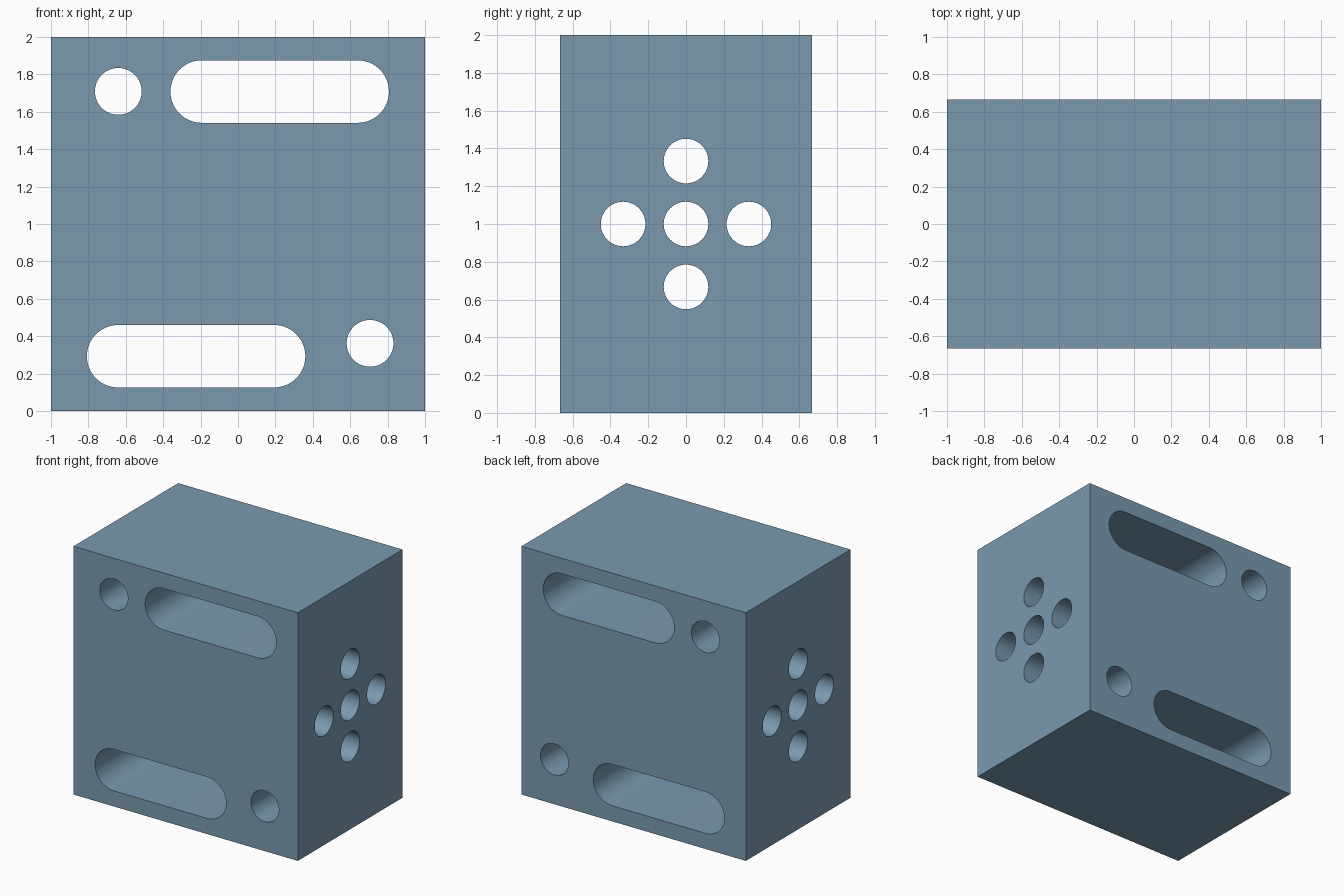
import bpy, bmesh, math
from mathutils import Vector

if "Cube" in bpy.data.objects:
    bpy.data.objects.remove(bpy.data.objects["Cube"])

W, D, H = 2.0, 1.333, 2.0
SEG = 32  # segments per half circle


def prism(bm, outline, axis, reach):
    """Closed prism from a 2D outline, running along x or y."""
    def place(u, v, t):
        return Vector((u, t, v)) if axis == 'y' else Vector((t, u, v))
    ends = [[bm.verts.new(place(u, v, t)) for u, v in outline] for t in (-reach, reach)]
    n = len(outline)
    bm.faces.new(ends[0])
    bm.faces.new(ends[1][::-1])
    for i in range(n):
        j = (i + 1) % n
        bm.faces.new((ends[0][j], ends[0][i], ends[1][i], ends[1][j]))


def slot(u, v, r, half=0.0):
    """Round-ended outline; a plain circle when half is zero."""
    pts = []
    for side, start in ((1, -math.pi / 2), (-1, math.pi / 2)):
        count = SEG + 1 if half else SEG
        for i in range(count):
            a = start + math.pi * i / SEG
            pts.append((u + side * half + r * math.cos(a), v + r * math.sin(a)))
    return pts


# Solid block
bpy.ops.mesh.primitive_cube_add(size=1, location=(0, 0, H / 2))
block = bpy.context.object
block.name = "block"
block.scale = (W, D, H)
bpy.ops.object.transform_apply(location=True, rotation=False, scale=True)
paint = bpy.data.materials.new("slate_blue")
paint.diffuse_color = (0.195, 0.323, 0.433, 1)
paint.use_nodes = True
paint.node_tree.nodes["Principled BSDF"].inputs["Base Color"].default_value = paint.diffuse_color
block.data.materials.append(paint)

bm = bmesh.new()
# Front-to-back slots and round holes
for x, z in ((0.223, 1.708), (-0.224, 0.293)):
    prism(bm, slot(x, z, 0.167, 0.417), 'y', D)
for x, z in ((-0.64, 1.709), (0.706, 0.362)):
    prism(bm, slot(x, z, 0.125), 'y', D)
# Cross of five holes running side to side
for y, z in ((0, 0), (0.333, 0), (-0.333, 0), (0, 0.333), (0, -0.333)):
    prism(bm, slot(y, 1 + z, 0.118), 'x', W)
bmesh.ops.recalc_face_normals(bm, faces=bm.faces)
mesh = bpy.data.meshes.new("hole_cutter")
bm.to_mesh(mesh)
bm.free()
mesh.materials.append(paint)
cutter = bpy.data.objects.new("hole_cutter", mesh)
bpy.context.collection.objects.link(cutter)
cutter.hide_render = True

# Cut the holes, then smooth only their walls
mod = block.modifiers.new("holes", 'BOOLEAN')
mod.operation = 'DIFFERENCE'
mod.solver = 'EXACT'
mod.object = cutter
bpy.ops.object.modifier_apply(modifier=mod.name)
bpy.data.objects.remove(cutter)
bpy.ops.object.shade_smooth_by_angle(angle=math.radians(30))
